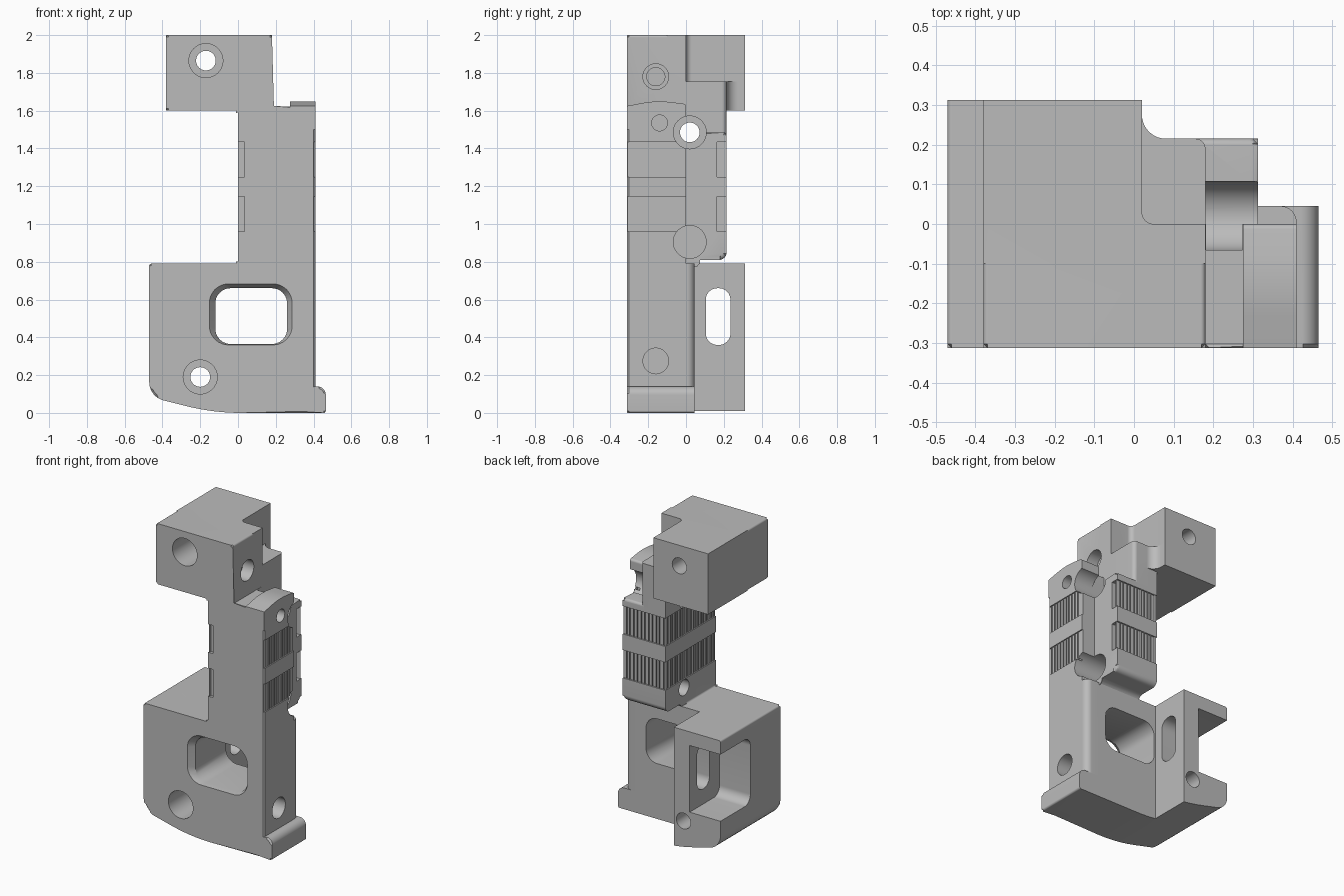
import bpy, bmesh, math
from mathutils import Vector

if "Cube" in bpy.data.objects:
    bpy.data.objects.remove(bpy.data.objects["Cube"])

grey = bpy.data.materials.new("plain grey")
grey.use_nodes = True
COLOUR = (0.5, 0.5, 0.5, 1)
grey.diffuse_color = COLOUR
grey.node_tree.nodes["Principled BSDF"].inputs["Base Color"].default_value = COLOUR

F, B = -0.312, 0.312        # front and back planes


def rounded(points, steps=8):
    """Outline with an arc at every corner that carries a radius."""
    out = []
    for i, p in enumerate(points):
        c = Vector(p[:2])
        r = p[2] if len(p) > 2 else 0
        if not r:
            out.append(c)
            continue
        a = (Vector(points[i - 1][:2]) - c).normalized()
        b = (Vector(points[(i + 1) % len(points)][:2]) - c).normalized()
        half = a.angle(b) / 2
        mid = c + (a + b).normalized() * (r / math.sin(half))
        start = c + a * (r / math.tan(half)) - mid
        end = c + b * (r / math.tan(half)) - mid
        for k in range(steps + 1):
            t = k / steps
            out.append(mid + (start * (1 - t) + end * t).normalized() * r)
    return out


def rect(a0, a1, b0, b1, r=0):
    return [(a0, b0, r), (a1, b0, r), (a1, b1, r), (a0, b1, r)]


def circle(a, b, r, n=40):
    return [(a + r * math.cos(k * math.tau / n), b + r * math.sin(k * math.tau / n)) for k in range(n)]


def place(axis, p, h):
    return {"x": (h, p[0], p[1]), "y": (p[0], h, p[1]), "z": (p[0], p[1], h)}[axis]


def make(name, bm):
    bmesh.ops.recalc_face_normals(bm, faces=bm.faces)
    me = bpy.data.meshes.new(name)
    bm.to_mesh(me)
    bm.free()
    me.materials.append(grey)
    ob = bpy.data.objects.new(name, me)
    bpy.context.collection.objects.link(ob)
    return ob


def add_prism(bm, axis, points, lo, hi, far=None, edge=None):
    """Extrude an outline; far is an optional other end, edge = (end, size, segments)."""
    ends = []
    for outline, h in ((points, lo), (far or points, hi)):
        ends.append([bm.verts.new(place(axis, p, h)) for p in rounded(outline)])
    n = len(ends[0])
    caps = [bm.faces.new(e) for e in ends]
    for i in range(n):
        j = (i + 1) % n
        bm.faces.new((ends[0][i], ends[0][j], ends[1][j], ends[1][i]))
    if edge:
        bmesh.ops.bevel(bm, geom=list(caps[edge[0]].edges), offset=edge[1],
                        segments=edge[2], profile=0.5, affect="EDGES")


def prism(name, *args, **kw):
    bm = bmesh.new()
    add_prism(bm, *args, **kw)
    return make(name, bm)


def combine(target, tool, operation, self_hits=False):
    mod = target.modifiers.new("join", "BOOLEAN")
    mod.operation, mod.solver, mod.object = operation, "EXACT", tool
    mod.use_self = self_hits
    graph = bpy.context.evaluated_depsgraph_get()
    me = bpy.data.meshes.new_from_object(target.evaluated_get(graph))
    target.modifiers.clear()
    target.data = me
    bpy.data.objects.remove(tool)


def cut(target, *args, **kw):
    combine(target, prism("cutter", *args, **kw), "DIFFERENCE")


def fuse(target, *args, **kw):
    combine(target, prism("part", *args, **kw), "UNION")


# Front plate: the full silhouette
belly = [(-0.47, 0.085, 0.1), (-0.13, 0, 1.2), (0.41, 0)]
frame = prism("frame", "y", belly + [
    (0.41, 1.615), (0.18, 1.615), (0.18, 2, 0.012), (-0.38, 2, 0.012), (-0.38, 1.6, 0.012),
    (0, 1.6, 0.012), (0, 0.79, 0.012), (-0.47, 0.79, 0.012)], F, 0, edge=(0, 0.01, 1))

# Lower housing, stepped back on the right
lower = prism("lower_housing", "y", belly + [(0.41, 0.79), (-0.47, 0.79, 0.012)], -0.1, B)
cut(lower, "z", [(-0.13, 0.5), (-0.13, 0.045), (0.4098, 0.045, 0.04), (0.4098, -0.05),
                 (0.6, -0.05), (0.6, 0.5)], -0.1, 0.9)
combine(frame, lower, "UNION")

# Top block and its stepped shoulder
fuse(frame, "z", [(-0.38, -0.1), (0.18, -0.1), (0.18, 0), (0.02, 0, 0.03), (0.02, B), (-0.38, B)], 1.6, 2)
fuse(frame, "z", [(-0.3, -0.1), (0.18, -0.1), (0.18, 0.215, 0.025), (0.02, 0.215, 0.06),
                  (0.02, B), (-0.3, B)], 1.6, 1.755)

# Rear of the neck
fuse(frame, "z", [(0, -0.1), (0.18, -0.1), (0.18, 0.215, 0.025), (0, 0.215)], 1.4, 1.65)
fuse(frame, "x", [(-0.1, 0.7), (0.04, 0.7), (0.04, 0.81, 0.04), (0.215, 0.81, 0.04),
                  (0.215, 1.485, 0.015), (-0.1, 1.485)], 0, 0.312, edge=(1, 0.02, 3))

# Domed cap on the neck and foot ridge at the base
fuse(frame, "x", [(F, 1.5), (0, 1.5), (0, 1.635, 0.015), (-0.155, 1.655, 0.5), (F, 1.625)], 0.275, 0.41)
fuse(frame, "y", [(0.3, 0), (0.465, 0, 0.012), (0.465, 0.14, 0.045), (0.3, 0.14)], F, 0.045, edge=(0, 0.01, 1))

# Grip bands: shallow recess with upright flutes on three sides
bm = bmesh.new()
pitch = 0.054
for z0, z1 in ((0.96, 1.145), (1.25, 1.435)):
    add_prism(bm, "z", rect(0.402, 0.5, -0.4, 0.001), z0, z1)
    add_prism(bm, "z", rect(-0.1, 0.008, -0.4, 0.4), z0, z1)
    add_prism(bm, "z", rect(-0.1, 0.4, 0.205, 0.4), z0, z1)
    for k in range(5):
        y = -0.285 + k * pitch
        add_prism(bm, "z", rect(0.37, 0.45, y, y + 0.027), z0, z1)
    for k in range(10):
        y = F - 0.01 + k * pitch
        add_prism(bm, "z", rect(-0.05, 0.035, y, y + 0.03), z0, z1)
    for k in range(6):
        x = 0.015 + k * pitch
        add_prism(bm, "z", rect(x, x + 0.03, 0.165, 0.3), z0, z1)
combine(frame, make("cutter", bm), "DIFFERENCE", True)

# Window with a sloped front rim
cut(frame, "y", rect(-0.12, 0.26, 0.365, 0.66, 0.08), -0.4, 0.25)
cut(frame, "y", rect(-0.152, 0.287, 0.36, 0.683, 0.1), F - 0.001, F + 0.04,
    far=rect(-0.12, 0.26, 0.365, 0.66, 0.08))

# Corner notch of the housing and the slot through its wall
cut(frame, "x", rect(0, 0.5, 0.26, 0.7, 0.06), -0.6, -0.245)
cut(frame, "x", rect(0.105, 0.235, 0.36, 0.66, 0.06), -0.3, -0.1)

# Counterbored holes from front to back
for x, z in ((-0.17, 1.865), (-0.2, 0.19)):
    cut(frame, "y", circle(x, z, 0.052), -0.5, 0.5)
    cut(frame, "y", circle(x, z, 0.09), -0.5, -0.05)

# Counterbored cross holes of the neck
for z in (1.485, 0.905):
    cut(frame, "x", circle(0.02, z, 0.052), -0.3, 0.6)
    cut(frame, "x", circle(0.02, z, 0.087), 0.17, 0.6)
cut(frame, "z", rect(0.181, 0.274, -0.065, 0.1), 1.485, 1.7)

# Blind side holes
for y, z, r, x in ((-0.16, 1.78, 0.068, 0.1), (-0.16, 1.78, 0.048, -0.02),
                   (-0.16, 0.275, 0.068, 0.2), (-0.14, 1.535, 0.042, 0.2)):
    cut(frame, "x", circle(y, z, r), x, 0.6)

# Smooth the curved faces, keep edges sharp
bpy.ops.object.select_all(action="DESELECT")
frame.select_set(True)
bpy.context.view_layer.objects.active = frame
bpy.ops.object.shade_smooth_by_angle(angle=math.radians(30))
